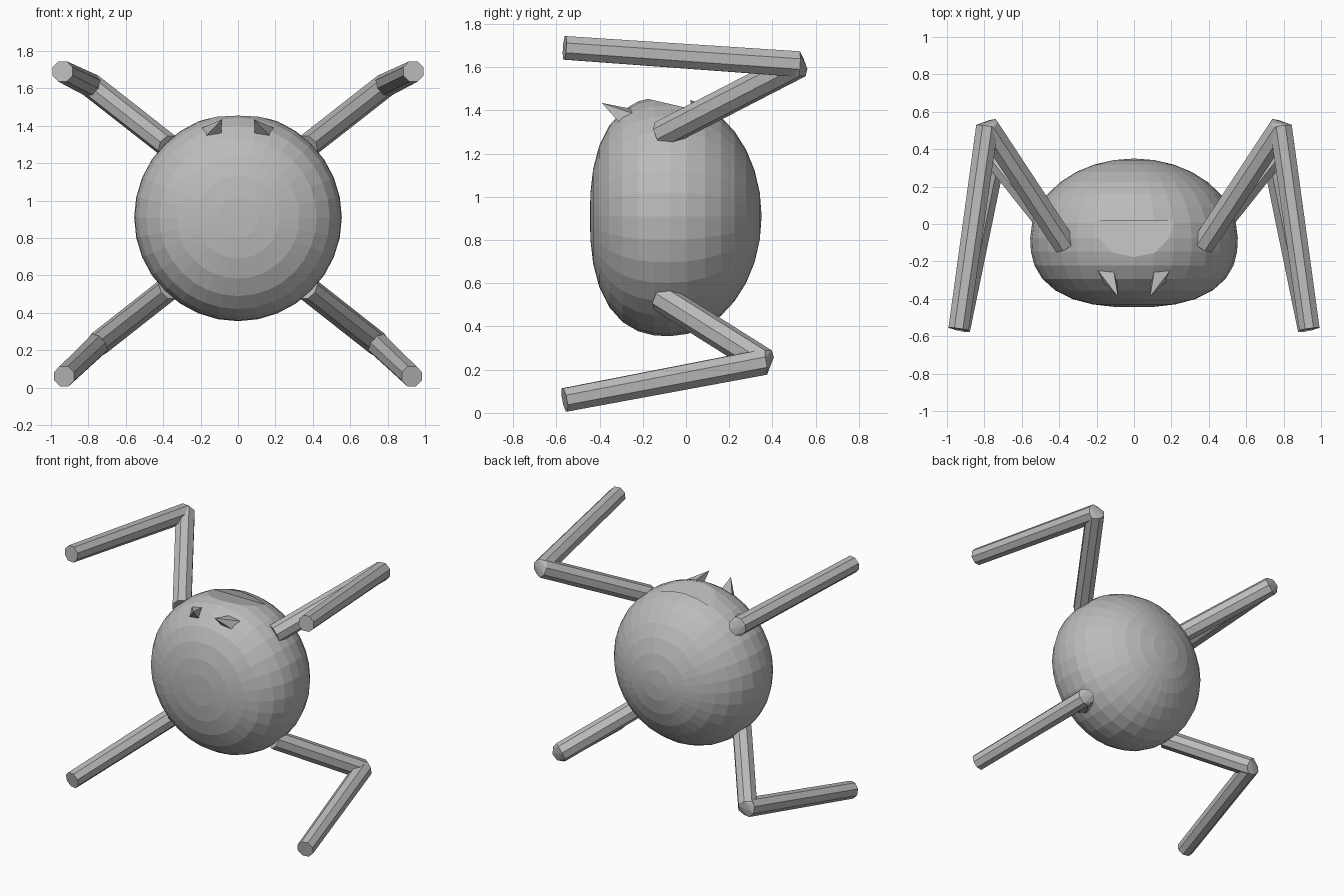
import bpy, bmesh, math
from mathutils import Vector

if "Cube" in bpy.data.objects:
    bpy.data.objects.remove(bpy.data.objects["Cube"])

grey = bpy.data.materials.new("plain grey")
grey.diffuse_color = (0.5, 0.5, 0.5, 1)
grey.use_nodes = True
grey.node_tree.nodes["Principled BSDF"].inputs["Base Color"].default_value = grey.diffuse_color


def finish(name, bm):
    bmesh.ops.recalc_face_normals(bm, faces=bm.faces)
    me = bpy.data.meshes.new(name)
    bm.to_mesh(me)
    bm.free()
    me.materials.append(grey)
    ob = bpy.data.objects.new(name, me)
    bpy.context.collection.objects.link(ob)
    return ob


def hull(name, points):
    bm = bmesh.new()
    for p in points:
        bm.verts.new(p)
    res = bmesh.ops.convex_hull(bm, input=bm.verts)
    loose = [v for v in bm.verts if not v.link_faces]
    bmesh.ops.delete(bm, geom=loose, context='VERTS')
    bmesh.ops.dissolve_limit(bm, angle_limit=0.01, verts=bm.verts, edges=bm.edges)
    return finish(name, bm)


def ring(centre, direction, radius, sides=8):
    q = direction.to_track_quat('Z', 'Y')
    angles = [2 * math.pi * (i + 0.5) / sides for i in range(sides)]
    return [centre + q @ Vector((radius * math.cos(a), radius * math.sin(a), 0)) for a in angles]


# Body: squashed sphere with poles front and back, blunter at the front
MID_Y, MID_Z, RADIUS = -0.075, 0.91, 0.555
bm = bmesh.new()
bmesh.ops.create_uvsphere(bm, u_segments=32, v_segments=16, radius=1)
for v in bm.verts:
    x, y, z = v.co
    flat = math.hypot(x, y)
    depth = abs(z)
    power = 2.5 if z > 0 else 2.0
    k = (depth ** power + flat ** power) ** (-1 / power)
    half = 0.37 if z > 0 else 0.425
    v.co = (x * k * RADIUS, MID_Y - z * k * half, MID_Z + y * k * RADIUS)
body = finish("body", bm)

# Sloping recess in the top of the body
cutter = hull("recess_cutter", [(x, y, z) for x in (-0.213, 0.213) for y, z in
                                ((-0.19, 1.457), (-0.19, 1.6), (0.02, 1.6), (0.02, 1.408))])
cutter.hide_render = True
cutter.hide_viewport = True
cut = body.modifiers.new("recess", 'BOOLEAN')
cut.operation = 'DIFFERENCE'
cut.solver = 'EXACT'
cut.object = cutter


# Limbs: two straight tubes joined by a faceted elbow
def limb(name, start, elbow, end):
    a, b, c = Vector(start), Vector(elbow), Vector(end)
    d1, d2 = (b - a).normalized(), (c - b).normalized()
    upper_end, lower_start = ring(b, d1, 0.066), ring(b, d2, 0.064)
    hull(name + "_upper", ring(a, d1, 0.066) + upper_end)
    hull(name + "_elbow", upper_end + lower_start)
    hull(name + "_lower", lower_start + ring(c, d2, 0.059))


for s, side in ((-1, "left"), (1, "right")):
    limb(side + "_arm", (s * 0.37, -0.11, 1.29), (s * 0.785, 0.52, 1.615), (s * 0.938, -0.562, 1.69))
    limb(side + "_leg", (s * 0.37, -0.11, 0.53), (s * 0.745, 0.36, 0.235), (s * 0.93, -0.562, 0.06))
    # Pointed horn near the top of the front
    hull(side + "_horn", [(s * 0.20, -0.24, 1.385), (s * 0.11, -0.24, 1.405), (s * 0.18, -0.30, 1.335),
                          (s * 0.09, -0.31, 1.35), (s * 0.085, -0.39, 1.435)])
